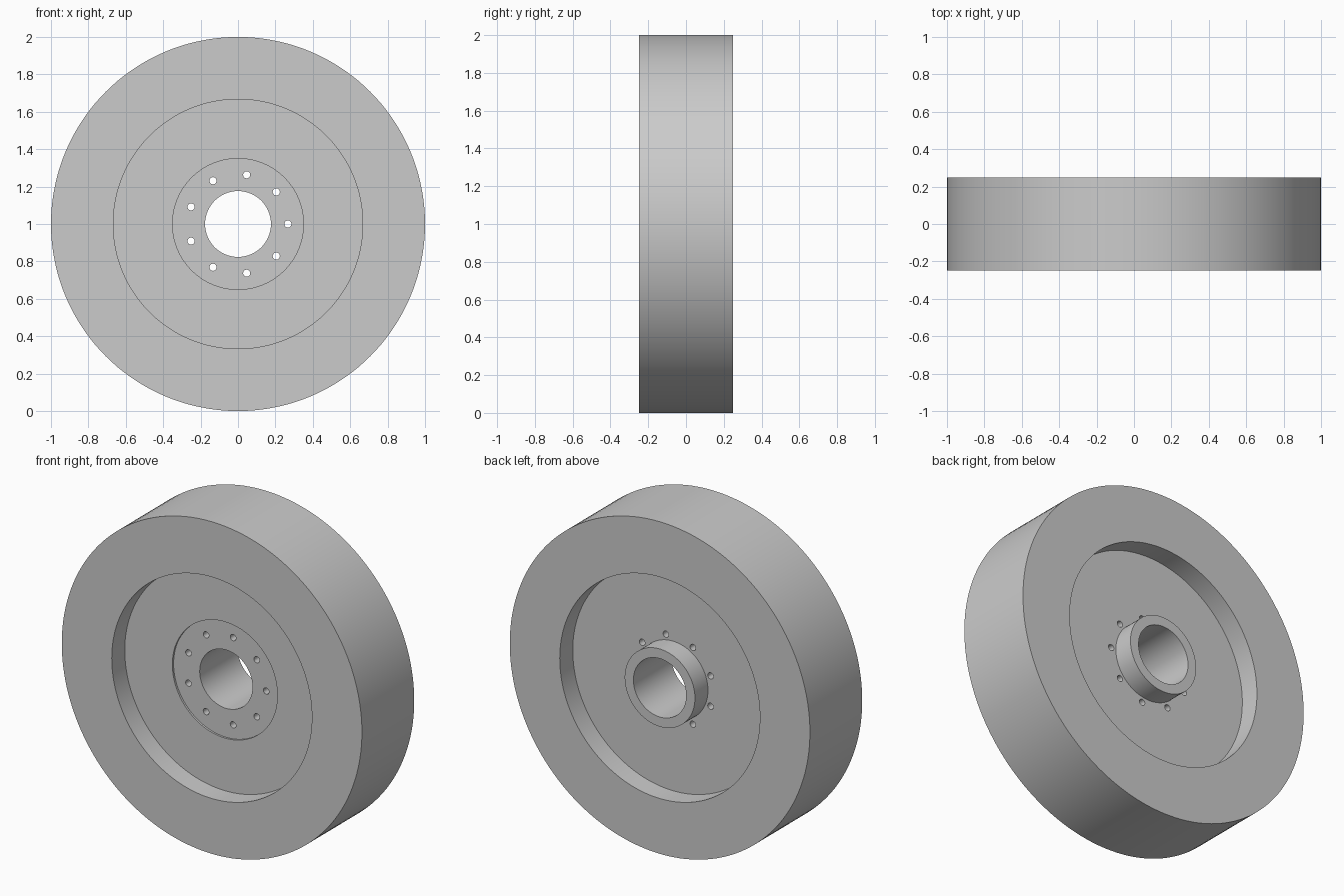
import bpy, bmesh, math
from mathutils import Matrix, Vector

cube = bpy.data.objects.get("Cube")
if cube:
    bpy.data.objects.remove(cube)

CENTRE = Vector((0, 0, 1))
HALF_WIDTH = 0.249
FLOOR = 0.125          # y of the sunken web on both sides
POCKET = 0.113         # y of the shallow hub seat on the front
BORE, SLEEVE, SEAT, RIM_IN, RIM_OUT = 0.176, 0.234, 0.35, 0.667, 1.0
BOLTS, BOLT_CIRCLE, BOLT_R = 9, 0.267, 0.019

grey = bpy.data.materials.new("light grey")
grey.use_nodes = True
colour = (0.6, 0.6, 0.6, 1)
grey.diffuse_color = colour
grey.node_tree.nodes["Principled BSDF"].inputs["Base Color"].default_value = colour


def finish(name, bm):
    """Turn a bmesh into a named, coloured object."""
    bmesh.ops.recalc_face_normals(bm, faces=bm.faces)
    mesh = bpy.data.meshes.new(name)
    bm.to_mesh(mesh)
    bm.free()
    mesh.materials.append(grey)
    obj = bpy.data.objects.new(name, mesh)
    bpy.context.collection.objects.link(obj)
    return obj


def lathe(name, profile, sides=144):
    """Revolve a closed (radius, y) profile around the axle."""
    bm = bmesh.new()
    verts = [bm.verts.new(CENTRE + Vector((r, y, 0))) for r, y in profile]
    edges = [bm.edges.new((verts[i - 1], verts[i])) for i in range(len(verts))]
    bmesh.ops.spin(bm, geom=verts + edges, cent=CENTRE, axis=(0, 1, 0),
                   angle=math.tau, steps=sides, use_merge=True)
    bmesh.ops.remove_doubles(bm, verts=bm.verts, dist=1e-5)
    return finish(name, bm)


# Wheel: rim, sunken web, front hub seat and rear sleeve
wheel = lathe("wheel", [
    (BORE, -POCKET), (SEAT, -POCKET), (SEAT, -FLOOR), (RIM_IN, -FLOOR),
    (RIM_IN, -HALF_WIDTH), (RIM_OUT, -HALF_WIDTH), (RIM_OUT, HALF_WIDTH),
    (RIM_IN, HALF_WIDTH), (RIM_IN, FLOOR), (SLEEVE, FLOOR),
    (SLEEVE, HALF_WIDTH), (BORE, HALF_WIDTH)])

# Bolt holes drilled through the web
bm = bmesh.new()
for i in range(BOLTS):
    place = (Matrix.Translation(CENTRE)
             @ Matrix.Rotation(math.tau * i / BOLTS, 4, 'Y')
             @ Matrix.Translation((BOLT_CIRCLE, 0, 0))
             @ Matrix.Rotation(math.pi / 2, 4, 'X'))
    bmesh.ops.create_cone(bm, cap_ends=True, segments=24, radius1=BOLT_R,
                          radius2=BOLT_R, depth=0.6, matrix=place)
drills = finish("bolt_hole_cutter", bm)
drills.hide_render = True

cut = wheel.modifiers.new("bolt holes", 'BOOLEAN')
cut.operation = 'DIFFERENCE'
cut.solver = 'EXACT'
cut.object = drills

# Bake the holes, drop the cutter and smooth the round walls
bpy.ops.object.select_all(action='DESELECT')
wheel.select_set(True)
bpy.context.view_layer.objects.active = wheel
bpy.ops.object.modifier_apply(modifier=cut.name)
bpy.data.objects.remove(drills)
bpy.ops.object.shade_smooth_by_angle(angle=math.radians(30))
